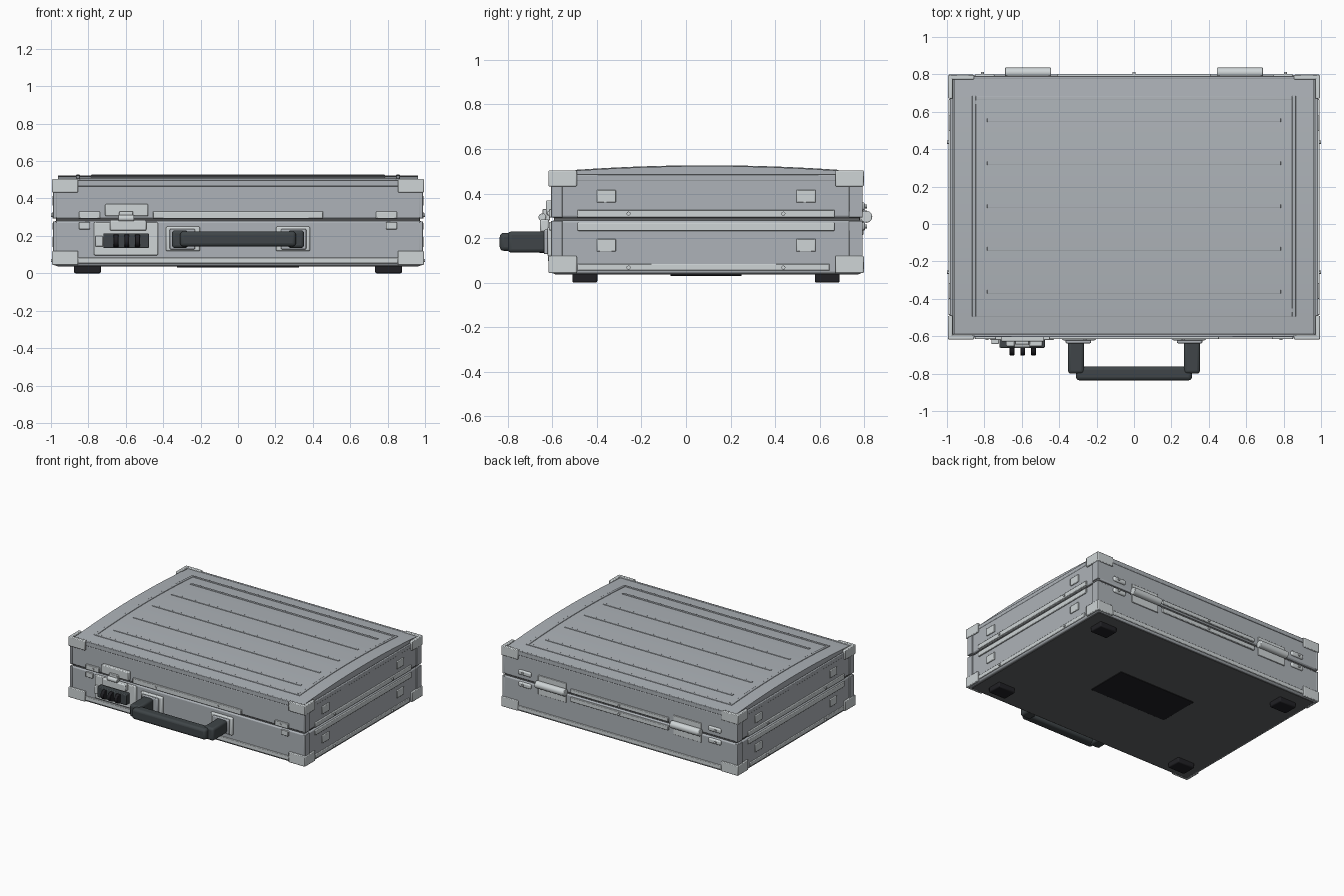
import bpy, bmesh, math
from mathutils import Matrix, Vector

if "Cube" in bpy.data.objects:
    bpy.data.objects.remove(bpy.data.objects["Cube"])


def material(name, c):
    m = bpy.data.materials.new(name)
    m.diffuse_color = (*c, 1)
    m.use_nodes = True
    m.node_tree.nodes["Principled BSDF"].inputs["Base Color"].default_value = m.diffuse_color
    return m


DARK = material("dark_rubber", (0.05, 0.06, 0.065))
UNDER = material("under_grey", (0.12, 0.125, 0.13))
BLACK = material("black", (0.015, 0.015, 0.018))
METAL = material("bright_metal", (0.62, 0.66, 0.67))
SHELL = material("aluminium", (0.42, 0.45, 0.48))


def finish(name, bm, mat, bevel=0.0, seg=2):
    bmesh.ops.recalc_face_normals(bm, faces=bm.faces)
    me = bpy.data.meshes.new(name)
    bm.to_mesh(me)
    bm.free()
    ob = bpy.data.objects.new(name, me)
    bpy.context.collection.objects.link(ob)
    me.materials.append(mat)
    if bevel:
        b = ob.modifiers.new("bevel", "BEVEL")
        b.width, b.segments, b.limit_method = bevel, seg, 'ANGLE'
    bpy.ops.object.select_all(action='DESELECT')
    ob.select_set(True)
    bpy.context.view_layer.objects.active = ob
    bpy.ops.object.shade_smooth_by_angle(angle=math.radians(35))
    return ob


def boxes(name, spans, mat=SHELL, bevel=0.004, mirror=False, seg=2):
    """One object of boxes given as (x0,x1,y0,y1,z0,z1), optionally repeated at -x."""
    bm = bmesh.new()
    if mirror:
        spans = spans + [(-s[1], -s[0], *s[2:]) for s in spans]
    for x0, x1, y0, y1, z0, z1 in spans:
        m = Matrix.Translation(((x0 + x1) / 2, (y0 + y1) / 2, (z0 + z1) / 2))
        m = m @ Matrix.Diagonal((x1 - x0, y1 - y0, z1 - z0, 1))
        bmesh.ops.create_cube(bm, size=1, matrix=m)
    return finish(name, bm, mat, bevel, seg)


def cylinders(name, items, axis, mat, seg=16, bevel=0.0):
    """Cylinders given as (centre, radius, length) along one axis."""
    bm = bmesh.new()
    rot = Vector((0, 0, 1)).rotation_difference(Vector(axis)).to_matrix().to_4x4()
    for c, r, length in items:
        bmesh.ops.create_cone(bm, cap_ends=True, segments=seg, radius1=r, radius2=r,
                              depth=length, matrix=Matrix.Translation(c) @ rot)
    return finish(name, bm, mat, bevel)


def arc(y):
    return 0.523 - 0.028 * ((y - 0.095) / 0.69) ** 2


def arched(name, spans, lift, depth, mat=SHELL, bevel=0.0):
    """Strips (x0,x1,y0,y1) that follow the curve of the lid."""
    bm = bmesh.new()
    for x0, x1, y0, y1 in spans:
        n = max(1, int((y1 - y0) / 0.06))
        ys = [y0 + (y1 - y0) * i / n for i in range(n + 1)]
        prof = [(y, arc(y) + lift) for y in ys] + [(y, arc(y) - depth) for y in reversed(ys)]
        f = bm.faces.new([bm.verts.new((x0, y, z)) for y, z in prof])
        g = bmesh.ops.extrude_face_region(bm, geom=[f])
        bmesh.ops.translate(bm, vec=(x1 - x0, 0, 0),
                            verts=[v for v in g["geom"] if isinstance(v, bmesh.types.BMVert)])
    return finish(name, bm, mat, bevel)


# Two shell halves with a narrow seam and inner liner
boxes("base_shell", [(-.983, .983, -.603, .79, .04, .28)], bevel=.01)
boxes("lid_shell", [(-.983, .983, -.603, .79, .291, .47)], bevel=.01)
boxes("seam_liner", [(-.972, .972, -.592, .78, .26, .31)], UNDER)
boxes("lid_rim", [(-.983, .983, -.605, -.588, .465, .498), (-.983, .983, .776, .792, .465, .498)])
boxes("lid_side_rim", [(.968, .985, -.603, .79, .455, .485)], mirror=True)

# Domed lid panel, outline bead and ribs
arched("lid_panel", [(-.963, .963, -.592, .78)], 0, .05)
arched("lid_bead", [(-.865, -.845, -.495, .685), (.845, .865, -.495, .685),
                    (-.845, .845, -.495, -.475), (-.845, .845, .665, .685)], .004, .01, bevel=.002)
arched("lid_ribs", [(-.785, .785, y - .01, y + .01) for y in (.555, .325, .095, -.132, -.362)],
       .004, .01, bevel=.002)

# L-shaped corner caps
caps = []
for z0, z1 in ((.043, .12), (.432, .504)):
    for y0, y1, ya, yb in ((-.617, -.49, -.617, -.592), (.67, .798, .773, .798)):
        caps += [(.97, .994, y0, y1, z0, z1), (.855, .985, ya, yb, z0, z1)]
boxes("corner_caps", caps, METAL, .005, True)

# Vertical edge posts
boxes("edge_posts", [(.97, .989, y0, y1, z0, z1) for y0, y1 in ((-.606, -.554), (.732, .793))
                     for z0, z1 in ((.05, .278), (.293, .49))], bevel=.003, mirror=True)

# Side rails and square bosses
boxes("side_rails", [(.975, .993, -.487, .667, .292, .327), (.975, .993, -.487, .667, .233, .27),
                     (.975, .99, -.487, .645, .054, .085)], METAL, .004, True)
boxes("side_bosses", [(.975, .991, y, y + .085, z, z + .058) for y in (-.4, .496)
                      for z in (.139, .359)], METAL, .004, True)
cylinders("side_rivets", [((s * .992, y, z), .009, .016) for s in (-1, 1)
                          for y in (-.258, .437) for z in (.31, .068)], (1, 0, 0), METAL, 12)

# Front rails and tabs
boxes("front_rails", [(-.455, .455, -.616, -.595, .292, .33), (-.855, .855, -.612, -.595, .053, .085)], METAL)
boxes("front_tabs", [(.738, .85, -.616, -.595, .292, .33), (.79, .85, -.616, -.595, .235, .273)],
      METAL, mirror=True)
cylinders("front_rivets", [((x, -.615, .31), .009, .012) for x in (-.786, -.262, .262, .786)],
          (0, 1, 0), METAL, 12)

# Back rails and tabs
boxes("back_rails", [(-.41, .41, .78, .803, .3, .33), (-.41, .41, .78, .803, .235, .268),
                     (-.855, .855, .78, .798, .053, .085)], METAL)
boxes("back_tabs", [(.745, .85, .78, .803, z, z + .036) for z in (.235, .325)], METAL, .01, True, 3)
cylinders("back_rivets", [((x, .802, z), .009, .02) for x in (-.81, 0, .81) for z in (.253, .343 if x else .315)],
          (0, 1, 0), METAL, 12)

# Hinges: barrel and leaves
cylinders("hinge_barrels", [((s * .567, .809, .296), .027, .246) for s in (-1, 1)],
          (1, 0, 0), METAL, 24, .004)
boxes("hinge_leaves", [(.45, .685, .78, .797, .215, .36)], METAL, .003, True)

# Carrying handle with mounting plates
boxes("handle_plates", [(.203, .385, -.622, -.595, .118, .25)], METAL, .008, True)
boxes("handle_sockets", [(.23, .365, -.638, -.61, .128, .238)], SHELL, .006, True)
boxes("handle_arms", [(.267, .353, -.8, -.62, .135, .23)], DARK, .016, True, 3)
boxes("handle_grip", [(-.31, .31, -.836, -.762, .143, .224)], DARK, .018, seg=3)

# Latch: back plate, lid hasp, knuckle and lever
boxes("latch_plate", [(-.77, -.428, -.62, -.595, .096, .273)], METAL, .006)
boxes("latch_hasp", [(-.71, -.48, -.628, -.595, .305, .37)], METAL, .006)
cylinders("latch_knuckle", [((-.598, -.645, .294), .017, .085)], (1, 0, 0), METAL, 16, .003)
boxes("latch_link", [(-.635, -.561, -.645, -.61, .28, .33)], METAL)
boxes("latch_lever", [(-.685, -.49, -.655, -.615, .228, .284)], METAL, .008)

# Combination lock: housing, dials and release button
boxes("lock_housing", [(-.72, -.476, -.662, -.61, .134, .214)], DARK, .006)
cylinders("lock_dials", [((x, -.668, .174), .034, .026) for x in (-.652, -.595, -.538)],
          (1, 0, 0), BLACK, 16, .003)
boxes("lock_button", [(-.762, -.722, -.642, -.61, .142, .2)], METAL, .005)

# Underside panel, plaque and feet
boxes("bottom_panel", [(-.965, .965, -.588, .775, .036, .06)], UNDER, .003)
boxes("bottom_plaque", [(-.326, .326, -.07, .25, .031, .05)], BLACK, .002)
boxes("feet", [(.733, .877, y, y + .112, 0, .045) for y in (-.51, .578)], BLACK, .008, True)
